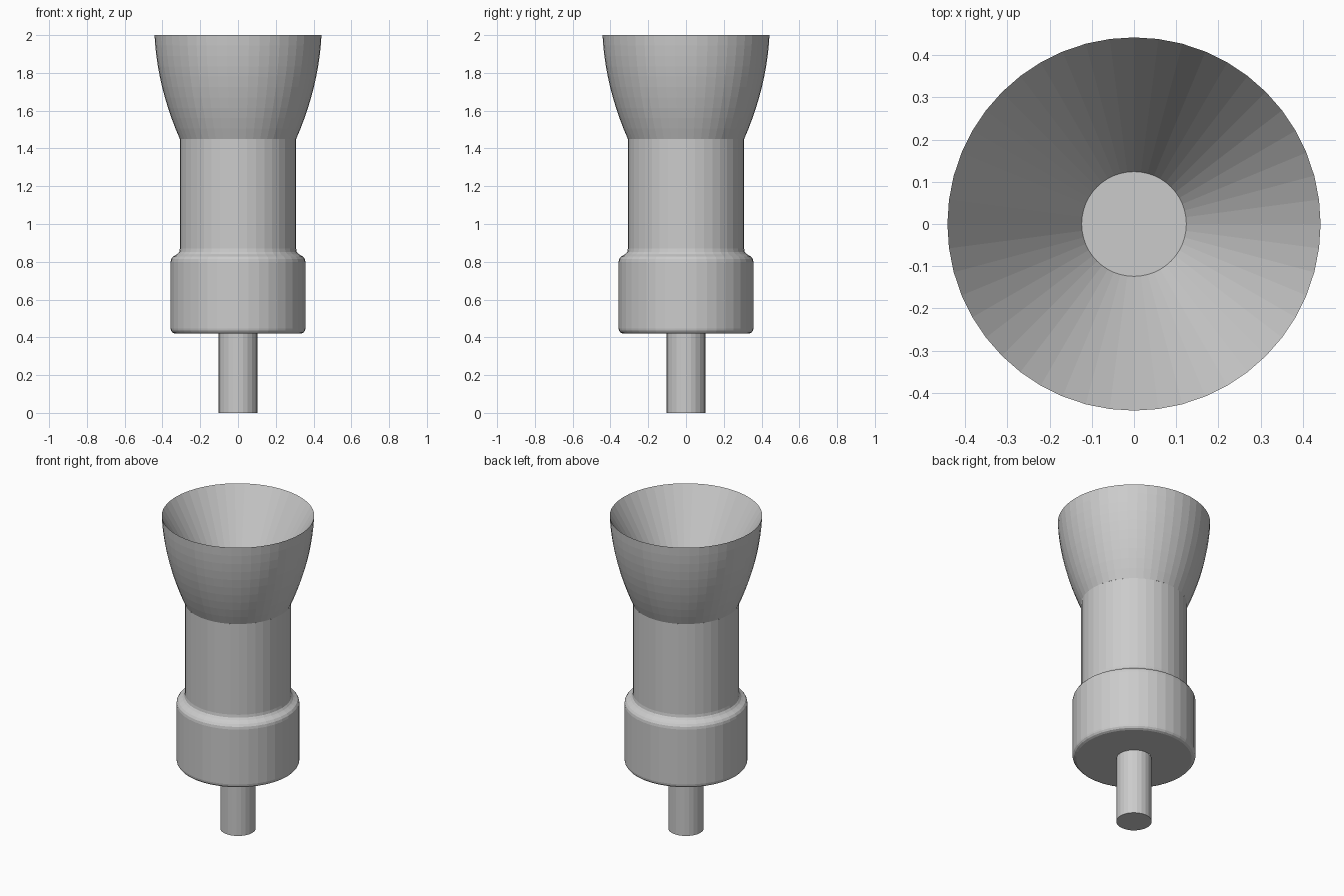
import bpy, bmesh, math

if "Cube" in bpy.data.objects:
    bpy.data.objects.remove(bpy.data.objects["Cube"])


def lathe(name, profile, sides):
    """Revolve (radius, z) points around z; radius 0 closes to the axis."""
    bm = bmesh.new()
    rings = []
    for r, z in profile:
        if r == 0:
            rings.append([bm.verts.new((0, 0, z))] * sides)
        else:
            rings.append([bm.verts.new((r * math.cos(2 * math.pi * i / sides),
                                        r * math.sin(2 * math.pi * i / sides), z))
                          for i in range(sides)])
    for a, b in zip(rings, rings[1:]):
        for i in range(sides):
            j = (i + 1) % sides
            bm.faces.new(list(dict.fromkeys((a[i], a[j], b[j], b[i]))))
    # Merge each flat end fan into a single cap
    bmesh.ops.dissolve_limit(bm, angle_limit=0.001, verts=bm.verts, edges=bm.edges)
    bm.normal_update()
    mesh = bpy.data.meshes.new(name)
    bm.to_mesh(mesh)
    bm.free()
    obj = bpy.data.objects.new(name, mesh)
    bpy.context.collection.objects.link(obj)
    return obj


# Thin stem under the body
lathe("stem", [(0, 0), (0.103, 0), (0.103, 0.42)], 24)

# Wide collar with rounded bottom edge and an S-shaped shoulder
lathe("collar", [(0.103, 0.42), (0.335, 0.42), (0.348, 0.426), (0.355, 0.436),
                 (0.357, 0.447), (0.357, 0.798), (0.354, 0.814), (0.345, 0.827),
                 (0.332, 0.834), (0.321, 0.841), (0.311, 0.853), (0.308, 0.87)], 40)

# Straight tube
lathe("tube", [(0.308, 0.87), (0.308, 1.45)], 40)

# Flared cup: bulging outside, sharp rim, straight conical inside, small flat floor
outer = []
for i in range(11):
    t = 0.55 * (1 - i / 10)
    outer.append((0.442 - 0.05 * t - 0.352 * t * t, 2 - t))
lathe("cup", outer + [(0.124, 1.45), (0, 1.45)], 48)
